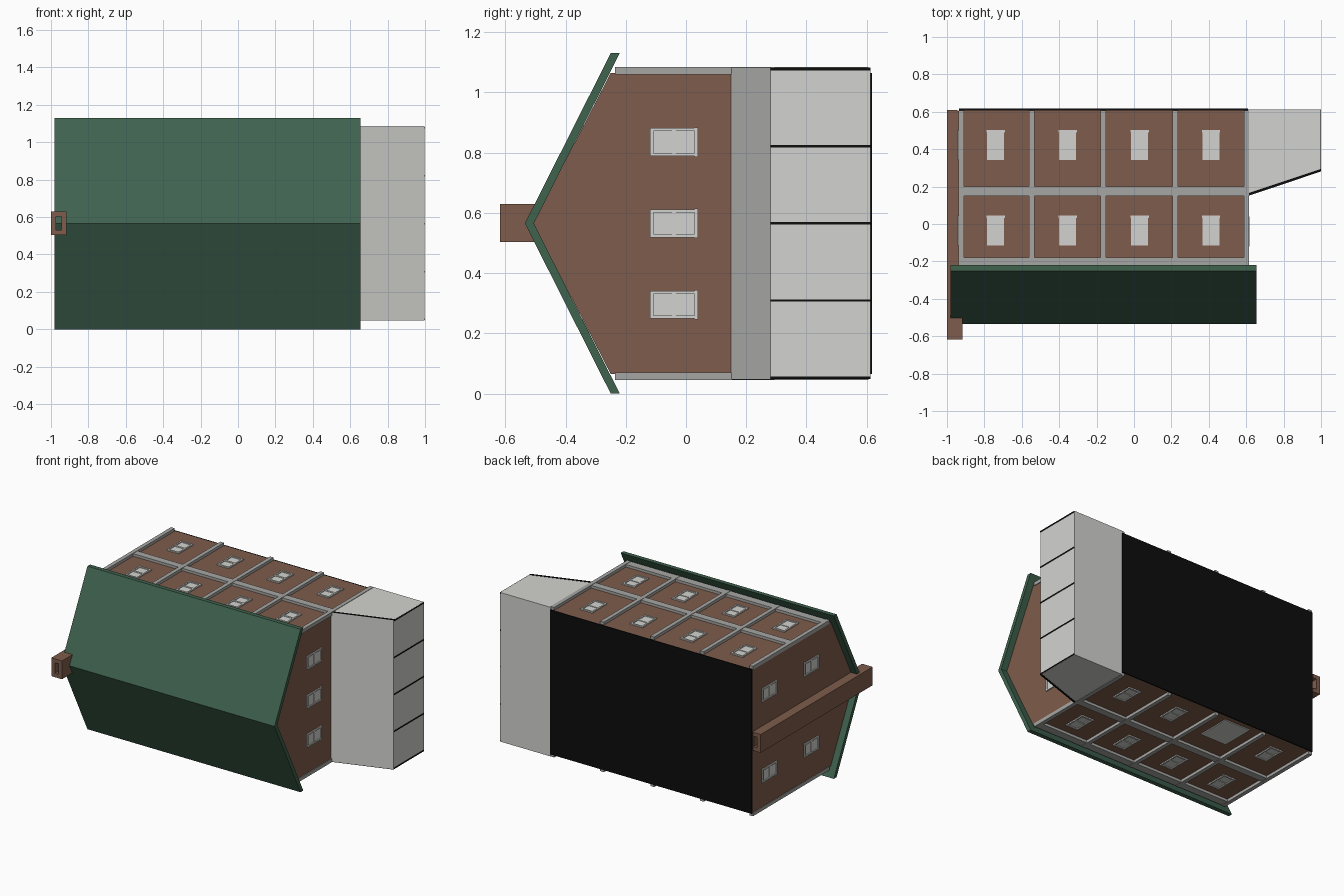
import bpy, bmesh
from mathutils import Vector

if "Cube" in bpy.data.objects:
    bpy.data.objects.remove(bpy.data.objects["Cube"])


def material(name, rgb):
    m = bpy.data.materials.new(name)
    m.diffuse_color = (*rgb, 1)
    m.use_nodes = True
    m.node_tree.nodes["Principled BSDF"].inputs["Base Color"].default_value = m.diffuse_color
    return m


BRICK = material("brick brown", (0.21, 0.108, 0.072))
GREEN = material("roof green", (0.05, 0.122, 0.076))
TRIM = material("trim gray", (0.38, 0.38, 0.37))
LIGHT = material("light gray", (0.65, 0.65, 0.63))
BLACK = material("black", (0.004, 0.004, 0.004))


def finish(name, bm, mat):
    bmesh.ops.recalc_face_normals(bm, faces=bm.faces)
    me = bpy.data.meshes.new(name)
    bm.to_mesh(me)
    bm.free()
    me.materials.append(mat)
    ob = bpy.data.objects.new(name, me)
    bpy.context.collection.objects.link(ob)
    return ob


def boxes(name, mat, spans):
    """One object from boxes given as (x0, x1, y0, y1, z0, z1)."""
    bm = bmesh.new()
    for x0, x1, y0, y1, z0, z1 in spans:
        vs = bmesh.ops.create_cube(bm, size=1)["verts"]
        for v in vs:
            v.co = Vector((x1 if v.co.x > 0 else x0,
                           y1 if v.co.y > 0 else y0,
                           z1 if v.co.z > 0 else z0))
    return finish(name, bm, mat)


def prism(name, mat, pts, axis, lo, hi):
    """Profile extruded along x (points are y, z) or z (points are x, y)."""
    bm = bmesh.new()
    vs = [bm.verts.new((lo, a, b) if axis == "x" else (a, b, lo)) for a, b in pts]
    face = bm.faces.new(vs)
    out = bmesh.ops.extrude_face_region(bm, geom=[face])["geom"]
    move = Vector((hi - lo, 0, 0)) if axis == "x" else Vector((0, 0, hi - lo))
    bmesh.ops.translate(bm, vec=move, verts=[g for g in out if isinstance(g, bmesh.types.BMVert)])
    return finish(name, bm, mat)


def window(u, y, axis, face, out):
    """Frame, sill and two sashes of one window on a wall (u runs along the wall)."""
    w, h = 0.046, 0.08
    parts = [(-w, w, -h, -h + 0.012, 0.008), (-w - 0.003, w + 0.003, h - 0.012, h, 0.008),
             (-w, -w + 0.01, -h, h, 0.008), (w - 0.01, w, -h, h, 0.008),
             (-w, w, -0.007, 0.007, 0.006),
             (-w, w, -h, 0, 0.003), (-w, w, 0, h, 0.002)]
    spans = []
    for a0, a1, y0, y1, d in parts:
        n = sorted((face - out * 0.01, face + out * d))
        a = (u + a0, u + a1)
        b = (y + y0, y + y1)
        spans.append((*a, *b, *n) if axis == "z" else (*n, *b, *a))
    return spans


MID = 0.565           # depth of the ridge line
X0, X1 = -0.935, 0.61  # gable walls
Z0, Z1 = 0.065, 1.065  # long walls

# Brick body with gables (the house lies on its back, its top points to -y)
prism("brick_walls", BRICK,
      [(0.608, Z0), (0.608, Z1), (-0.25, Z1), (-0.507, MID), (-0.25, Z0)], "x", X0, X1)
boxes("base_plate", BLACK, [(-0.935, 0.61, 0.606, 0.6175, 0.065, 1.065)])

# Folded roof slab
prism("roof", GREEN,
      [(-0.25, 0), (-0.535, MID), (-0.25, 1.13), (-0.22, 1.13), (-0.505, MID), (-0.22, 0)],
      "x", -0.98, 0.655)

# Hollow chimney running up the left gable
cx0, cx1, cz0, cz1 = -1.0, -0.918, 0.503, 0.63
boxes("chimney", BRICK, [
    (cx0, -0.972, -0.6175, 0.61, cz0, cz1), (-0.945, cx1, -0.6175, 0.604, cz0, cz1),
    (-0.972, -0.945, -0.6175, 0.61, cz0, 0.53), (-0.972, -0.945, -0.6175, 0.61, 0.603, cz1)])

# Pilasters and bands on both long walls
bays = [-0.74, -0.355, 0.03, 0.412]
for side, z0, z1 in (("front", Z1 - 0.005, 1.085), ("rear", 0.045, Z0 + 0.005)):
    trim = [(x - 0.014, x + 0.014, -0.235, 0.606, z0, z1)
            for x in (-0.924, -0.547, -0.165, 0.22, 0.601)]
    trim += [(X0, X1, 0.15, 0.2, z0 + 0.002, z1 - 0.002),
             (X0, X1, -0.235, -0.18, z0 + 0.002, z1 - 0.002)]
    boxes(side + "_trim", TRIM, trim)

# Windows on all four walls
ROWS = (-0.035, 0.422)
front = [s for x in bays for y in ROWS for s in window(x, y, "z", Z1, 1)]
rear = [s for x in bays for y in ROWS if (x, y) != (bays[1], ROWS[1])
        for s in window(x, y, "z", Z0, -1)]
right = [s for z in (0.295, MID, 0.835) for s in window(z, -0.04, "x", X1, 1)]
left = [s for z in (0.285, 0.845) for y in ROWS for s in window(z, y, "x", X0, -1)]
for name, spans in (("front", front), ("rear", rear), ("right", right), ("left", left)):
    boxes(name + "_windows", LIGHT, spans)

# Wide door on the rear wall
boxes("rear_door", LIGHT, [(-0.46, -0.26, 0.34, 0.575, Z0 - 0.006, Z0 + 0.01)])

# Lean-to extension with sloping roof
prism("extension", LIGHT, [(0.61, 0.15), (0.997, 0.28), (0.997, 0.612), (0.61, 0.612)],
      "z", 0.048, 1.082)

# Black glazing bars on its end wall, and edge strips along the slope
boxes("glazing_bars", BLACK, [(0.99, 1.0, 0.28, 0.612, z - 0.004, z + 0.004)
                              for z in (0.053, 0.309, MID, 0.821, 1.077)])
for name, z in (("lower_slope_strip", 0.046), ("upper_slope_strip", 1.08)):
    prism(name, BLACK, [(0.612, 0.151), (0.997, 0.28), (0.997, 0.294), (0.612, 0.165)],
          "z", z, z + 0.004)
